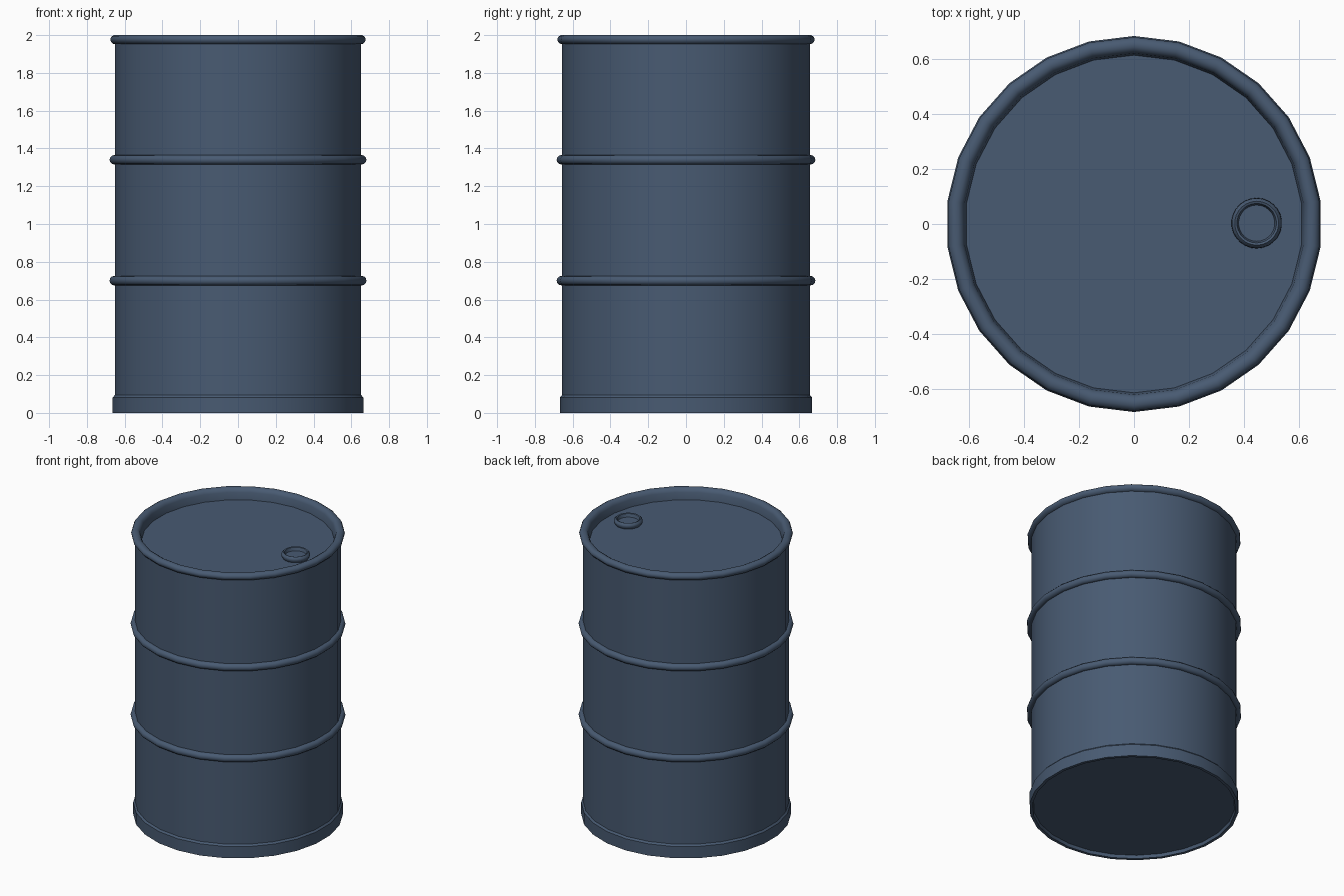
import bpy, bmesh, math

if "Cube" in bpy.data.objects:
    bpy.data.objects.remove(bpy.data.objects["Cube"])

steel = bpy.data.materials.new("blue_grey_steel")
steel.diffuse_color = (0.065, 0.103, 0.168, 1)
steel.use_nodes = True
steel.node_tree.nodes["Principled BSDF"].inputs["Base Color"].default_value = steel.diffuse_color


def lathe(name, profile, sides, centre=(0, 0), closed=False):
    """Revolve an (r, z) profile; r = 0 ends become flat caps."""
    bm = bmesh.new()
    rings = []
    for r, z in profile:
        ring = []
        for i in range(sides):
            a = 2 * math.pi * i / sides
            ring.append(bm.verts.new((centre[0] + r * math.sin(a), centre[1] + r * math.cos(a), z)))
        rings.append(ring)
    pairs = list(zip(rings, rings[1:]))
    if closed:
        pairs.append((rings[-1], rings[0]))
    for lo, hi in pairs:
        for i in range(sides):
            j = (i + 1) % sides
            bm.faces.new((lo[i], lo[j], hi[j], hi[i]))
    if not closed:
        bm.faces.new(rings[0])
        bm.faces.new(rings[-1])
    bmesh.ops.recalc_face_normals(bm, faces=bm.faces)
    me = bpy.data.meshes.new(name)
    bm.to_mesh(me)
    bm.free()
    me.materials.append(steel)
    ob = bpy.data.objects.new(name, me)
    bpy.context.collection.objects.link(ob)
    bpy.ops.object.select_all(action='DESELECT')
    ob.select_set(True)
    bpy.context.view_layer.objects.active = ob
    bpy.ops.object.shade_smooth_by_angle(angle=math.radians(40))
    return ob


SIDES = 26
R = 0.657

# Drum shell: recessed bottom, base band, wall, rolled top rim, recessed lid
lathe("drum_body", [
    (0.643, 0.022), (0.648, 0.0), (0.668, 0.0), (0.668, 0.082), (R, 0.094),
    (R, 1.952), (0.668, 1.955), (0.679, 1.968), (0.681, 1.98), (0.675, 1.992),
    (0.662, 2.0), (0.645, 2.0), (0.631, 1.992), (0.622, 1.975), (0.615, 1.925),
], SIDES)

# Rolling hoops around the wall
for name, z in (("lower_hoop", 0.70), ("upper_hoop", 1.34)):
    arc = [(R + 0.003 + 0.025 * math.cos(t), z + 0.025 * math.sin(t))
           for t in (2 * math.pi * k / 12 for k in range(12))]
    lathe(name, arc, SIDES, closed=True)

# Filler cap on the lid: rounded collar with a sunken centre
lathe("filler_cap", [
    (0.08, 1.92), (0.085, 1.93), (0.092, 1.942), (0.09, 1.955),
    (0.08, 1.965), (0.072, 1.962), (0.066, 1.94),
], SIDES, centre=(0.447, 0.003))
